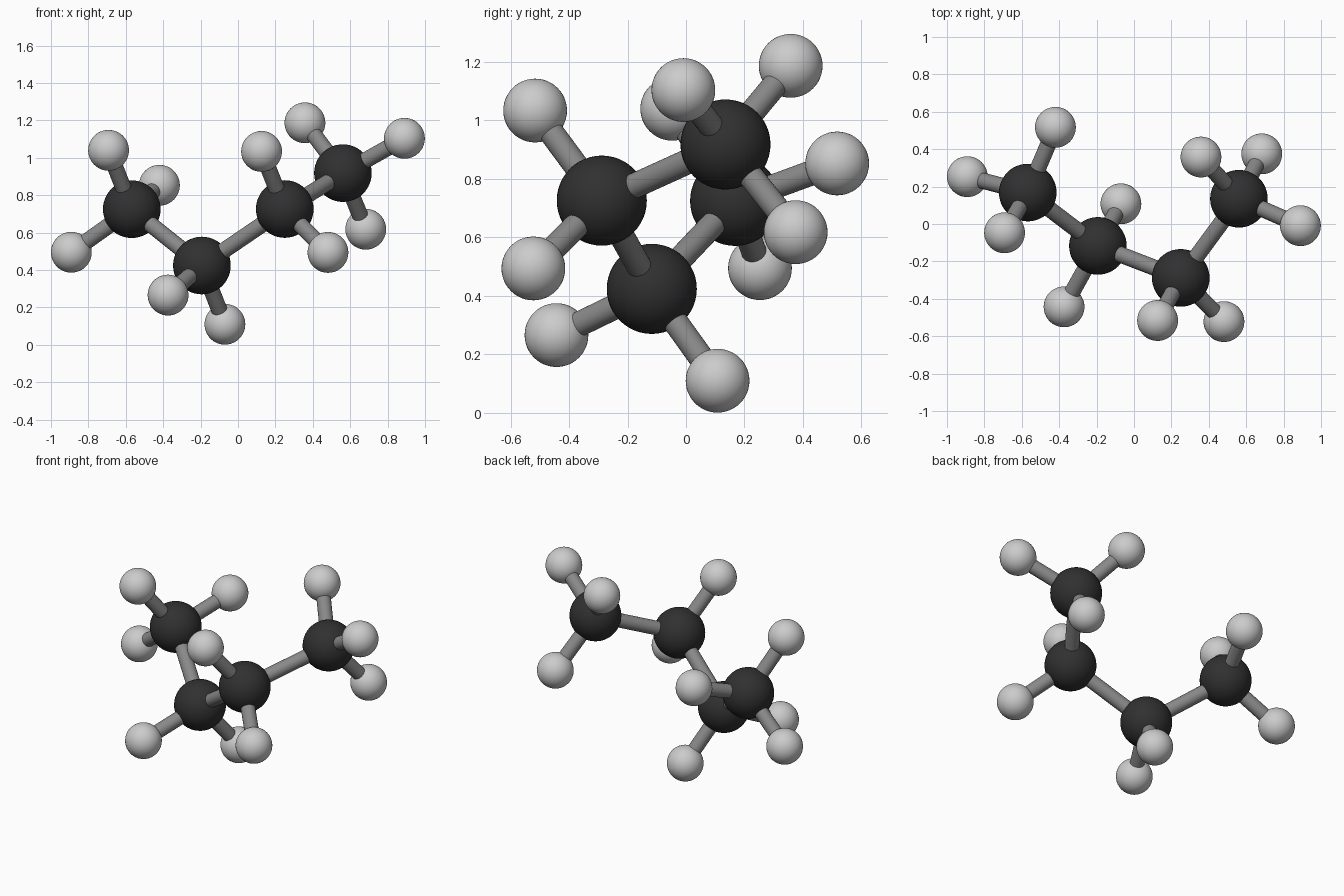
import bpy
from mathutils import Vector

if "Cube" in bpy.data.objects:
    bpy.data.objects.remove(bpy.data.objects["Cube"])

CARBON_R, HYDROGEN_R, BOND_R = 0.154, 0.109, 0.043

# Four-carbon chain, each atom with its attached hydrogens
carbons = [(-0.568, 0.168, 0.725), (-0.193, -0.117, 0.424),
           (0.25, -0.288, 0.726), (0.561, 0.135, 0.918)]
hydrogens = [
    [(-0.692, -0.047, 1.04), (-0.891, 0.253, 0.495), (-0.42, 0.517, 0.853)],
    [(-0.374, -0.443, 0.266), (-0.07, 0.108, 0.11)],
    [(0.126, -0.516, 1.034), (0.481, -0.522, 0.494)],
    [(0.358, 0.358, 1.187), (0.89, -0.009, 1.104), (0.683, 0.375, 0.618)],
]


def material(name, value):
    mat = bpy.data.materials.new(name)
    mat.diffuse_color = (value, value, value, 1)
    mat.use_nodes = True
    mat.node_tree.nodes["Principled BSDF"].inputs["Base Color"].default_value = mat.diffuse_color
    return mat


dark = material("dark_carbon", 0.03)
pale = material("pale_hydrogen", 0.6)
mid = material("bond_grey", 0.25)


def atom(name, pos, radius, mat):
    bpy.ops.mesh.primitive_uv_sphere_add(segments=48, ring_count=24,
                                         radius=radius, location=pos)
    obj = bpy.context.object
    obj.name = name
    obj.data.materials.append(mat)
    bpy.ops.object.shade_smooth()


def bond(name, a, b):
    a, b = Vector(a), Vector(b)
    d = b - a
    bpy.ops.mesh.primitive_cylinder_add(
        vertices=32, radius=BOND_R, depth=d.length, location=(a + b) / 2,
        rotation=d.to_track_quat('Z', 'Y').to_euler())
    obj = bpy.context.object
    obj.name = name
    obj.data.materials.append(mid)
    bpy.ops.object.shade_smooth_by_angle()


# Carbon atoms with their hydrogens and bonds
for i, (c, group) in enumerate(zip(carbons, hydrogens), 1):
    atom(f"carbon_{i}", c, CARBON_R, dark)
    for j, h in enumerate(group, 1):
        atom(f"hydrogen_{i}_{j}", h, HYDROGEN_R, pale)
        bond(f"hydrogen_bond_{i}_{j}", c, h)

# Bonds along the chain
for i, (a, b) in enumerate(zip(carbons, carbons[1:]), 1):
    bond(f"chain_bond_{i}", a, b)
